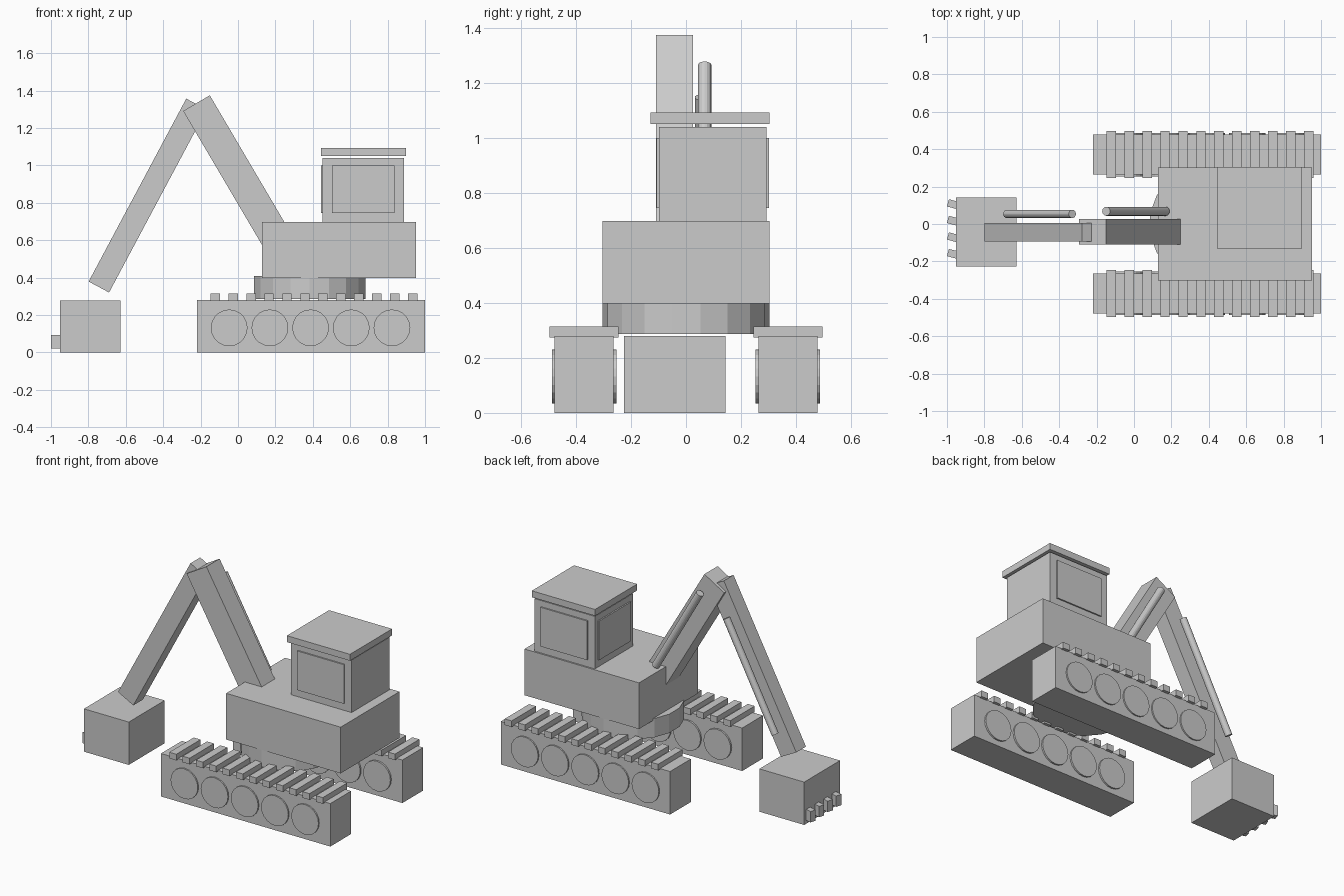
import bpy
import math
from mathutils import Matrix, Vector

if "Cube" in bpy.data.objects:
    bpy.data.objects.remove(bpy.data.objects["Cube"])

grey = bpy.data.materials.new("machine_grey")
grey.diffuse_color = (0.6, 0.6, 0.6, 1.0)
grey.use_nodes = True
grey.node_tree.nodes["Principled BSDF"].inputs["Base Color"].default_value = grey.diffuse_color


def finish(name):
    ob = bpy.context.object
    ob.name = name
    ob.data.materials.append(grey)
    return ob


def box(name, x, y, z):
    """Box from (min, max) ranges on each axis."""
    bpy.ops.mesh.primitive_cube_add(size=1)
    ob = finish(name)
    size = [b - a for a, b in (x, y, z)]
    mid = [(a + b) / 2 for a, b in (x, y, z)]
    ob.data.transform(Matrix.Diagonal((*size, 1)))
    ob.location = mid
    return ob


def beam(name, start, end, thick, y):
    """Rectangular bar between two (x, z) points, spanning the y range."""
    dx, dz = end[0] - start[0], end[1] - start[1]
    length = math.hypot(dx, dz)
    ob = box(name, (-length / 2, length / 2), y, (-thick / 2, thick / 2))
    ob.location.x = (start[0] + end[0]) / 2
    ob.location.z = (start[1] + end[1]) / 2
    ob.rotation_euler.y = -math.atan2(dz, dx)
    return ob


def rod(name, start, end, radius, sides):
    """Cylinder between two points."""
    a, b = Vector(start), Vector(end)
    bpy.ops.mesh.primitive_cylinder_add(vertices=sides, radius=radius,
                                        depth=(b - a).length, location=(a + b) / 2)
    ob = finish(name)
    ob.rotation_euler = (b - a).to_track_quat('Z', 'Y').to_euler()
    return ob


# Tracks with road wheels and cleats on both sides
for side, s in (("front", -1), ("back", 1)):
    def span(a, b):
        return tuple(sorted((s * a, s * b)))
    box(f"{side}_track", (-0.22, 1.0), span(0.264, 0.478), (0, 0.28))
    for i in range(5):
        x = -0.047 + i * 0.2175
        rod(f"{side}_wheel_{i + 1}", (x, s * 0.253, 0.132), (x, s * 0.487, 0.132), 0.098, 20)
    for i in range(12):
        x = -0.122 + i * 0.096
        box(f"{side}_cleat_{i + 1}", (x - 0.025, x + 0.025), span(0.246, 0.497), (0.275, 0.315))

# Turntable and body
bpy.ops.mesh.primitive_cylinder_add(vertices=18, radius=0.303, depth=0.123,
                                    location=(0.383, 0, 0.3485))
finish("turntable")
box("body", (0.127, 0.952), (-0.303, 0.303), (0.397, 0.698))

# Cab, roof and window panels
box("cab", (0.452, 0.888), (-0.099, 0.293), (0.69, 1.04))
box("roof", (0.443, 0.898), (-0.13, 0.304), (1.05, 1.092))
box("front_window", (0.502, 0.838), (-0.108, -0.099), (0.745, 1.0))
box("back_window", (0.502, 0.838), (0.293, 0.302), (0.745, 1.0))
box("side_window", (0.443, 0.452), (-0.068, 0.262), (0.745, 1.0))

# Boom and stick
beam("boom", (-0.222, 1.333), (0.283, 0.475), 0.165, (-0.11, 0.026))
beam("stick", (-0.744, 0.35), (-0.222, 1.328), 0.124, (-0.094, 0.006))

# Hydraulic cylinders
rod("boom_cylinder", (-0.149, 0.068, 1.266), (0.17, 0.068, 0.71), 0.024, 16)
rod("stick_cylinder", (-0.68, 0.054, 0.485), (-0.33, 0.054, 1.148), 0.022, 16)

# Bucket and angled teeth
box("bucket", (-0.952, -0.629), (-0.226, 0.143), (0, 0.279))
for i in range(4):
    y = 0.104 - i * 0.0885
    tooth = box(f"tooth_{i + 1}", (-0.996, -0.926), (y - 0.02, y + 0.02), (0.022, 0.093))
    tooth.rotation_euler.z = math.radians(-15)
